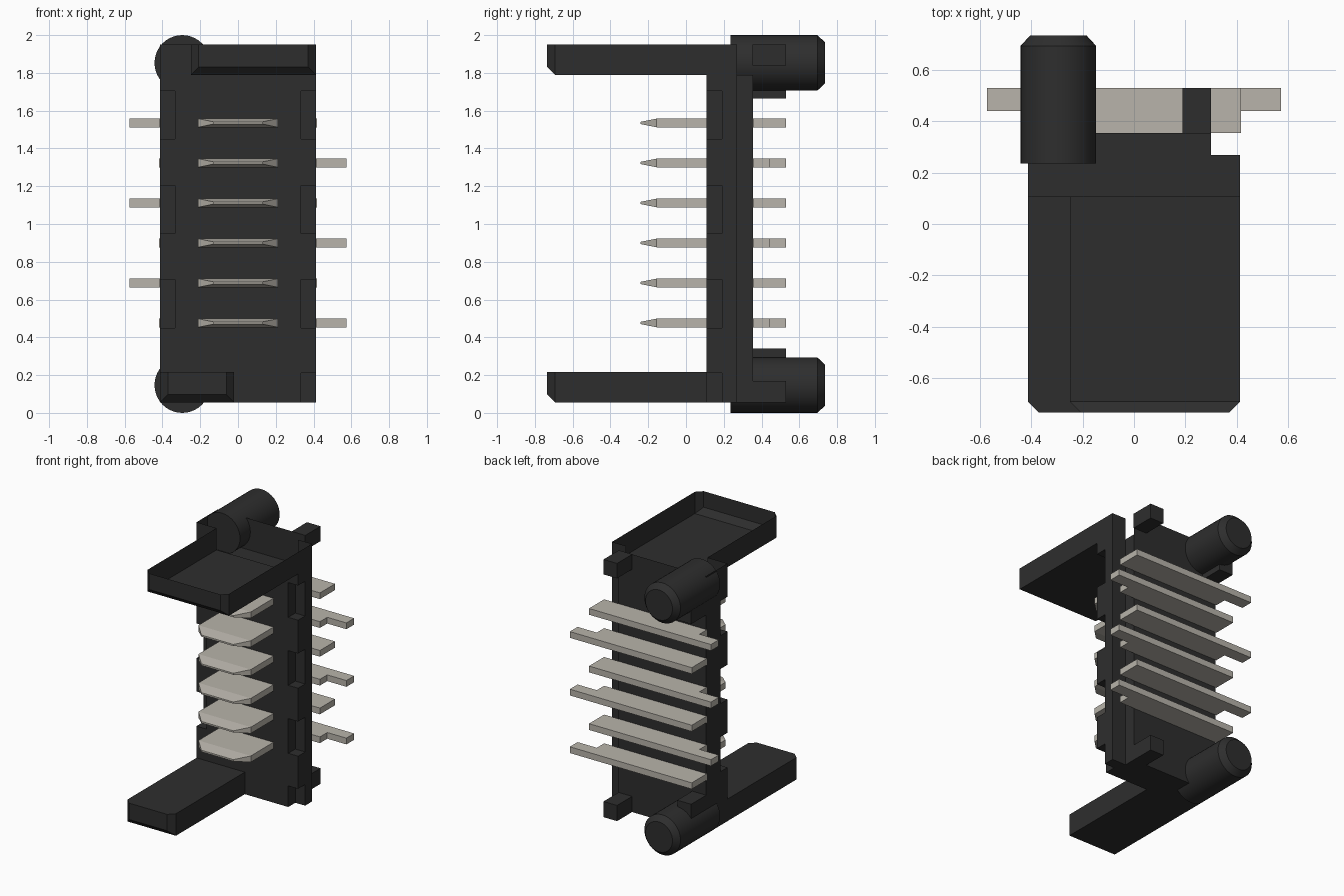
import bpy, bmesh, math
from mathutils import Matrix

cube = bpy.data.objects.get("Cube")
if cube:
    bpy.data.objects.remove(cube, do_unlink=True)


def material(name, rgb):
    m = bpy.data.materials.new(name)
    m.use_nodes = True
    m.diffuse_color = (*rgb, 1)
    b = m.node_tree.nodes["Principled BSDF"]
    b.inputs["Base Color"].default_value = (*rgb, 1)
    b.inputs["Roughness"].default_value = 0.6
    return m


BLACK = material("black plastic", (0.027, 0.027, 0.027))
METAL = material("pale metal", (0.48, 0.455, 0.405))


def finish(name, bm, mat):
    bmesh.ops.recalc_face_normals(bm, faces=bm.faces)
    me = bpy.data.meshes.new(name)
    bm.to_mesh(me)
    bm.free()
    me.materials.append(mat)
    ob = bpy.data.objects.new(name, me)
    bpy.context.collection.objects.link(ob)
    return ob


def loft(bm, rings, open_tray=False):
    """Join rectangles (y, x0, x1, z0, z1) along y."""
    loops = [[bm.verts.new(p) for p in ((x0, y, z0), (x1, y, z0), (x1, y, z1), (x0, y, z1))]
             for y, x0, x1, z0, z1 in rings]
    for a, b in zip(loops, loops[1:]):
        for i in range(4):
            if open_tray and i == 2:
                continue
            j = (i + 1) % 4
            bm.faces.new((a[i], a[j], b[j], b[i]))
    bm.faces.new(loops[0])
    if not open_tray:
        bm.faces.new(loops[-1])


def box(bm, x0, x1, y0, y1, z0, z1):
    loft(bm, [(y0, x0, x1, z0, z1), (y1, x0, x1, z0, z1)])


def prism(bm, outline, z0, z1):
    """Extrude an xy outline upwards."""
    face = bm.faces.new([bm.verts.new((x, y, z0)) for x, y in outline])
    top = bmesh.ops.extrude_face_region(bm, geom=[face])["geom"]
    bmesh.ops.translate(bm, vec=(0, 0, z1 - z0),
                        verts=[v for v in top if isinstance(v, bmesh.types.BMVert)])


W, FRONT, BACK, STEP = 0.413, 0.108, 0.355, 0.27
Z0, Z1, SHELF, LIP = 0.055, 1.95, 1.72, 1.79

# Housing with a stepped rear corner
bm = bmesh.new()
prism(bm, [(-W, FRONT), (W, FRONT), (W, STEP), (0.30, STEP), (0.30, BACK), (-W, BACK)], Z0, SHELF)
housing = finish("housing", bm, BLACK)

# Notches along both front edges
bm = bmesh.new()
for z in (0.45, 0.95, 1.45):
    for x0, x1 in ((-0.5, -0.333), (0.333, 0.5)):
        box(bm, x0, x1, 0.0, 0.19, z, z + 0.255)
box(bm, 0.333, 0.5, 0.0, 0.19, 0.0, 0.21)
cutter = finish("notch_cutter", bm, BLACK)
cutter.hide_render = True
mod = housing.modifiers.new("notches", "BOOLEAN")
mod.object = cutter
mod.operation = "DIFFERENCE"
mod.solver = "EXACT"
bpy.context.view_layer.update()
cut = bpy.data.meshes.new_from_object(housing.evaluated_get(bpy.context.evaluated_depsgraph_get()))
housing.modifiers.clear()
housing.data = cut
bpy.data.objects.remove(cutter, do_unlink=True)

# Thin open walls at the top of the housing
bm = bmesh.new()
walls = [(-0.25, FRONT, Z1), (-W, FRONT, Z1), (-W, BACK, Z1), (0.30, BACK, LIP),
         (0.30, STEP, Z1), (W, STEP, Z1), (W, FRONT, LIP), (-0.25, FRONT, Z1)]
for (xa, ya, top), (xb, yb, _) in zip(walls, walls[1:]):
    bm.faces.new([bm.verts.new(p) for p in
                  ((xa, ya, SHELF), (xb, yb, SHELF), (xb, yb, top), (xa, ya, top))])
bmesh.ops.remove_doubles(bm, verts=bm.verts, dist=0.0001)
finish("upper_walls", bm, BLACK)

# Forward arms: an open tray above, a solid bar below
for name, x0, x1, z0, z1, tray in (("upper_tray", -0.25, W, LIP, Z1, True),
                                   ("lower_arm", -W, -0.02, Z0, 0.217, False)):
    c = 0.042
    bm = bmesh.new()
    loft(bm, [(-0.735, x0 + c, x1 - c, z0 + c, z1), (-0.693, x0, x1, z0, z1),
              (FRONT, x0, x1, z0, z1)], tray)
    finish(name, bm, BLACK)

# Round locating pegs with a bevelled end
for name, z in (("upper_peg", 1.853), ("lower_peg", 0.147)):
    bm = bmesh.new()
    rot = Matrix.Rotation(-math.pi / 2, 4, "X")
    rings = []
    for y, r in ((0.235, 0.147), (0.695, 0.147), (0.735, 0.11)):
        m = Matrix.Translation((-0.295, y, z)) @ rot
        rings.append(bmesh.ops.create_circle(bm, segments=40, radius=r, matrix=m)["verts"])
    for a, b in zip(rings, rings[1:]):
        for i in range(40):
            j = (i + 1) % 40
            bm.faces.new((a[i], a[j], b[j], b[i]))
    bm.faces.new(rings[0])
    bm.faces.new(rings[-1])
    peg = finish(name, bm, BLACK)
    bpy.ops.object.select_all(action="DESELECT")
    peg.select_set(True)
    bpy.context.view_layer.objects.active = peg
    bpy.ops.object.shade_smooth_by_angle(angle=math.radians(30))

# Small spacer feet on the rear
for name, x0, x1, z0, z1 in (("upper_left_foot", 0.19, 0.30, 1.84, Z1),
                             ("lower_left_foot", 0.19, 0.30, Z0, 0.17),
                             ("upper_right_foot", -W, -0.30, 1.665, 1.78),
                             ("lower_right_foot", -W, -0.30, 0.225, 0.34)):
    bm = bmesh.new()
    box(bm, x0, x1, BACK - 0.002, 0.53, z0, z1)
    finish(name, bm, BLACK)

# Six contacts: tapered blade in front, rear strip with a tail on alternating sides
for i in range(6):
    z, h, side = 0.476 + 0.2118 * i, 0.023, 1 if i % 2 == 0 else -1
    bm = bmesh.new()
    loft(bm, [(-0.24, -0.13, 0.13, z - 0.006, z + 0.006),
              (-0.155, -0.213, 0.213, z - h, z + h),
              (FRONT + 0.01, -0.213, 0.213, z - h, z + h)])
    finish(f"contact_blade_{i + 1}", bm, METAL)
    bm = bmesh.new()
    outline = [(-0.418, BACK), (0.418, BACK), (0.418, 0.44), (0.574, 0.44),
               (0.574, 0.53), (-0.418, 0.53)]
    prism(bm, [(side * x, y) for x, y in outline], z - h, z + h)
    finish(f"contact_tail_{i + 1}", bm, METAL)
